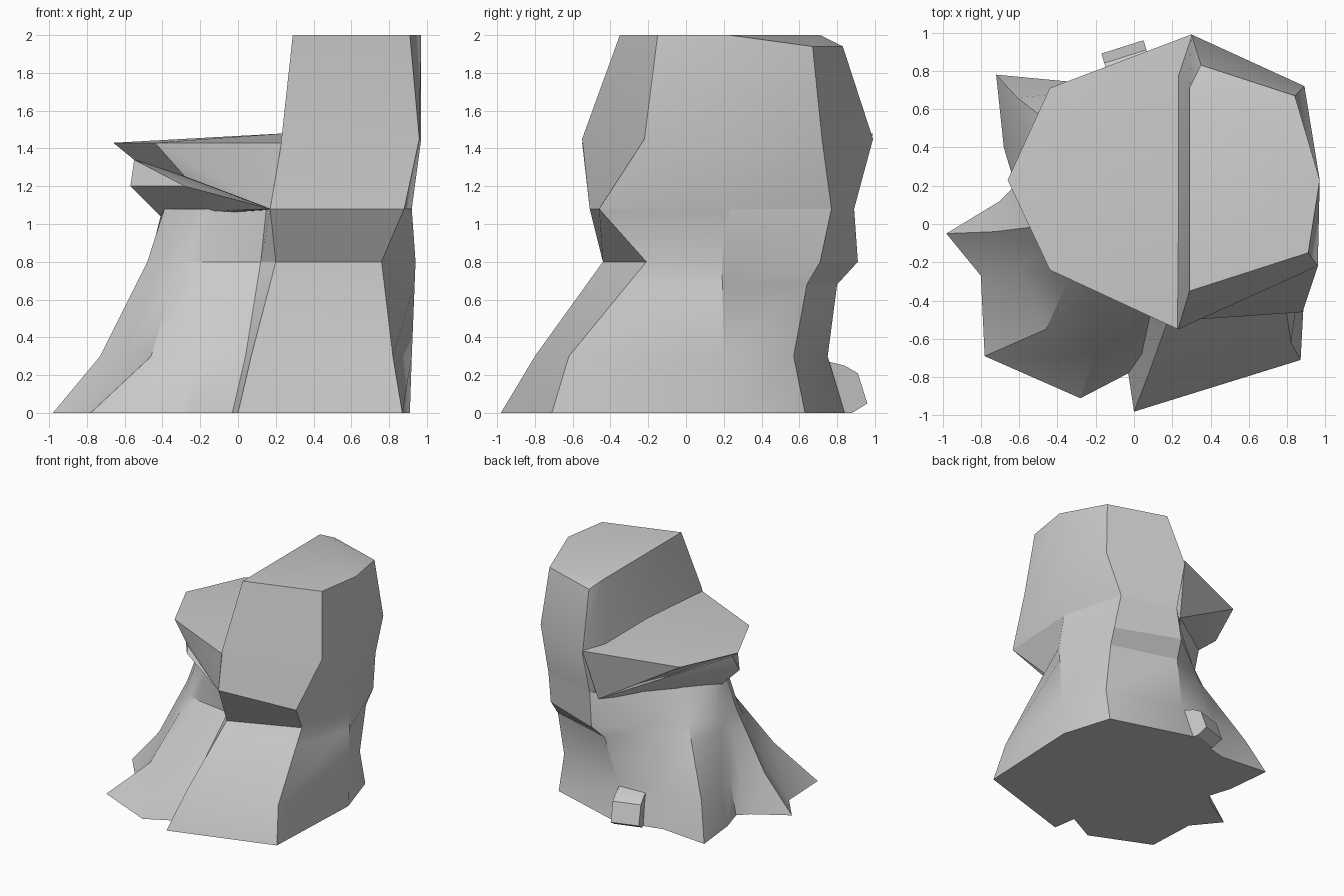
import bpy, bmesh, math

if "Cube" in bpy.data.objects:
    bpy.data.objects.remove(bpy.data.objects["Cube"])


def finish(name, bm):
    bmesh.ops.recalc_face_normals(bm, faces=bm.faces[:])
    me = bpy.data.meshes.new(name)
    bm.to_mesh(me)
    bm.free()
    ob = bpy.data.objects.new(name, me)
    bpy.context.collection.objects.link(ob)
    bpy.ops.object.select_all(action='DESELECT')
    ob.select_set(True)
    bpy.context.view_layer.objects.active = ob
    bpy.ops.object.shade_smooth_by_angle(angle=math.radians(28))
    return ob


def loft(name, rings):
    """Skin a stack of equal-length rings and cap both ends."""
    bm = bmesh.new()
    rows = [[bm.verts.new(p) for p in r] for r in rings]
    n = len(rows[0])
    for lo, hi in zip(rows, rows[1:]):
        for i in range(n):
            j = (i + 1) % n
            bm.faces.new((lo[i], lo[j], hi[j], hi[i]))
    caps = [bm.faces.new(rows[0][::-1]), bm.faces.new(rows[-1])]
    bmesh.ops.triangulate(bm, faces=caps)
    return finish(name, bm)


def hull(name, pts):
    bm = bmesh.new()
    for p in pts:
        bm.verts.new(p)
    res = bmesh.ops.convex_hull(bm, input=bm.verts[:])
    junk = [v for v in set(res['geom_interior'] + res['geom_unused'])
            if isinstance(v, bmesh.types.BMVert)]
    bmesh.ops.delete(bm, geom=junk, context='VERTS')
    bmesh.ops.dissolve_limit(bm, angle_limit=0.02, verts=bm.verts[:], edges=bm.edges[:])
    return finish(name, bm)


def at(z, pts):
    return [(x, y, z) for x, y in pts]


# Flared lower trunk with roots: outlines at rising heights
ground = [(.87, -.71), (.91, .21), (.78, .63), (.09, .84), (-.30, .74),
          (-.72, .78), (-.68, .40), (-.62, .20), (-.70, .12), (-.98, -.05),
          (-.80, -.27), (-.78, -.69), (-.28, -.91), (-.03, -.78), (0, -.98)]
flare = [(.82, -.62), (.92, .20), (.77, .57), (.13, .75), (-.28, .69),
         (-.61, .66), (-.60, .38), (-.56, .20), (-.61, .11), (-.73, -.04),
         (-.60, -.22), (-.46, -.55), (-.20, -.67), (.04, -.68), (.07, -.80)]
waist = [(.76, -.21), (.94, .19), (.80, .71), (.27, .91), (-.08, .64),
         (-.34, .45), (-.42, .31), (-.45, .20), (-.47, .11), (-.48, -.01),
         (-.41, -.12), (-.31, -.22), (-.21, -.26), (.12, -.31), (.20, -.44)]
neck = [(.88, -.46), (.92, .23), (.78, .77), (.30, .89), (0, .60),
        (-.20, .35), (-.32, .20), (-.37, .14), (-.40, .10), (-.39, .02),
        (-.30, -.12), (-.20, -.22), (-.13, -.26), (.15, -.38), (.17, -.51)]
# hollow just under the ridge at the back of the waist
hollow = [(.24 * a + .76 * c, .24 * b + .76 * d)
          for (a, b), (c, d) in zip(flare, waist)]
hollow[2:4] = [(.78, .64), (.22, .80)]
loft("lower_trunk", [at(0, ground), at(.3, flare), at(.68, hollow),
                     at(.80, waist), at(1.08, neck)])

# Tall right-hand part of the trunk
low = at(1.08, [(.17, -.51), (.88, -.46), (.92, .23), (.78, .77), (.30, .89), (.17, .70)])
middle = at(1.45, [(.23, -.55), (.96, -.22), (.97, .23), (.89, .72), (.30, .99), (.23, .78)])
top = [(.29, -.35, 2), (.91, -.15, 2), (.97, .23, 2),
       (.84, .67, 1.94), (.35, .83, 1.94), (.29, .71, 2)]
loft("upper_trunk", [low, middle, top])

# Overhanging ledge on the left and the split lip below it
front_root, back_root = (.17, -.51, 1.08), (.24, .86, 1.03)
tip = (-.55, .15, 1.34)
hull("ledge", [(.23, -.55, 1.43), (-.44, -.24, 1.43), (-.66, .23, 1.43),
               (-.44, .71, 1.43), (.30, .99, 1.48), (.25, .2, 1.48),
               front_root, back_root, tip, (-.28, -.28, 1.25)])
hull("split_lip", [front_root, back_root, tip, (-.57, .08, 1.2),
                   (-.28, -.30, 1.2), (-.40, .1, 1.03), (-.13, -.26, 1.07)])

# Small knob at the back foot
profile = [(.88, 0), (.96, .05), (.91, .21), (.84, .25), (.72, .28), (.70, 0)]
hull("root_knob", [(x + (.96 - y) * .3, y + dy, z) for x, dy in ((-.17, -.07), (.05, 0))
                   for y, z in profile])
